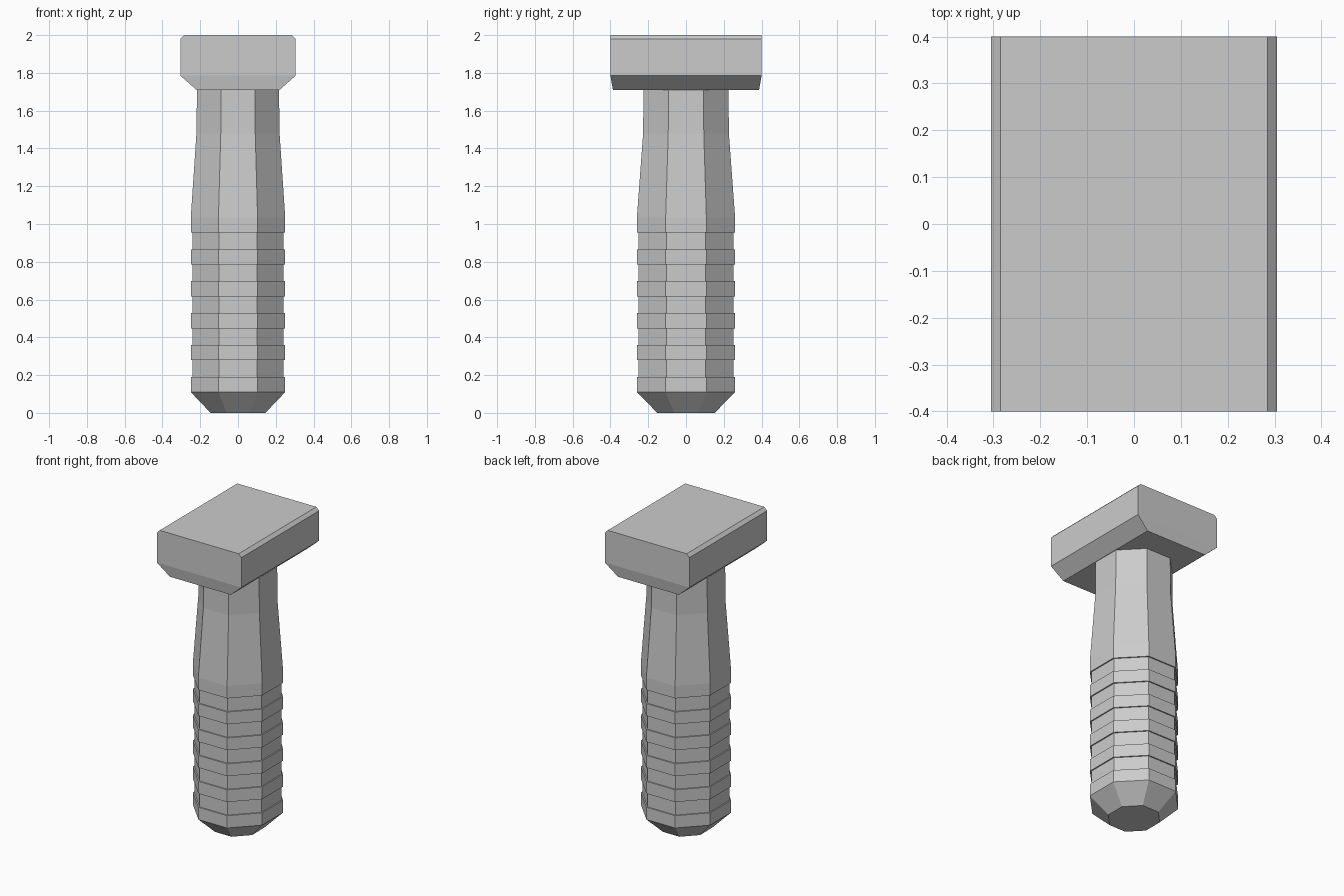
import bpy, bmesh, math

if "Cube" in bpy.data.objects:
    bpy.data.objects.remove(bpy.data.objects["Cube"], do_unlink=True)

metal = bpy.data.materials.new("grey metal")
metal.use_nodes = True
GREY = (0.6, 0.6, 0.6, 1)
metal.diffuse_color = GREY
metal.node_tree.nodes["Principled BSDF"].inputs["Base Color"].default_value = GREY


def loft(name, rings):
    """Join rings of points with side faces and cap both ends."""
    bm = bmesh.new()
    loops = [[bm.verts.new(p) for p in ring] for ring in rings]
    n = len(loops[0])
    for low, high in zip(loops, loops[1:]):
        for i in range(n):
            j = (i + 1) % n
            bm.faces.new((low[i], low[j], high[j], high[i]))
    bm.faces.new(loops[0][::-1])
    bm.faces.new(loops[-1])
    bmesh.ops.recalc_face_normals(bm, faces=bm.faces)
    mesh = bpy.data.meshes.new(name)
    bm.to_mesh(mesh)
    bm.free()
    mesh.materials.append(metal)
    obj = bpy.data.objects.new(name, mesh)
    bpy.context.collection.objects.link(obj)
    return obj


def octagon(z, hx, hy):
    r = 1 / math.cos(math.pi / 8)
    angles = [math.pi / 8 + k * math.pi / 4 for k in range(8)]
    return [(hx * r * math.cos(a), hy * r * math.sin(a), z) for a in angles]


def rectangle(z, hx, hy):
    return [(sx * hx, sy * hy, z) for sx, sy in ((1, 1), (-1, 1), (-1, -1), (1, -1))]


# Ribbed octagonal handle: bevelled foot, stepped ribs, tapered neck
rings = [octagon(0, 0.145, 0.152)]
for k in range(6):
    base = 0.11 + k * 0.169
    top = base + 0.08
    rings += [octagon(base, 0.25, 0.26), octagon(top, 0.25, 0.26)]
    if k < 5:
        rings += [octagon(top, 0.242, 0.252), octagon(base + 0.169, 0.242, 0.252)]
rings += [octagon(1.48, 0.22, 0.227), octagon(1.73, 0.217, 0.225)]
loft("handle", rings)

# Block head: sloped underside and small bevels along the top side edges
loft("head", [rectangle(z, hx, hy) for z, hx, hy in (
    (1.71, 0.22, 0.387), (1.785, 0.305, 0.4),
    (1.98, 0.305, 0.4), (2.0, 0.285, 0.4))])
